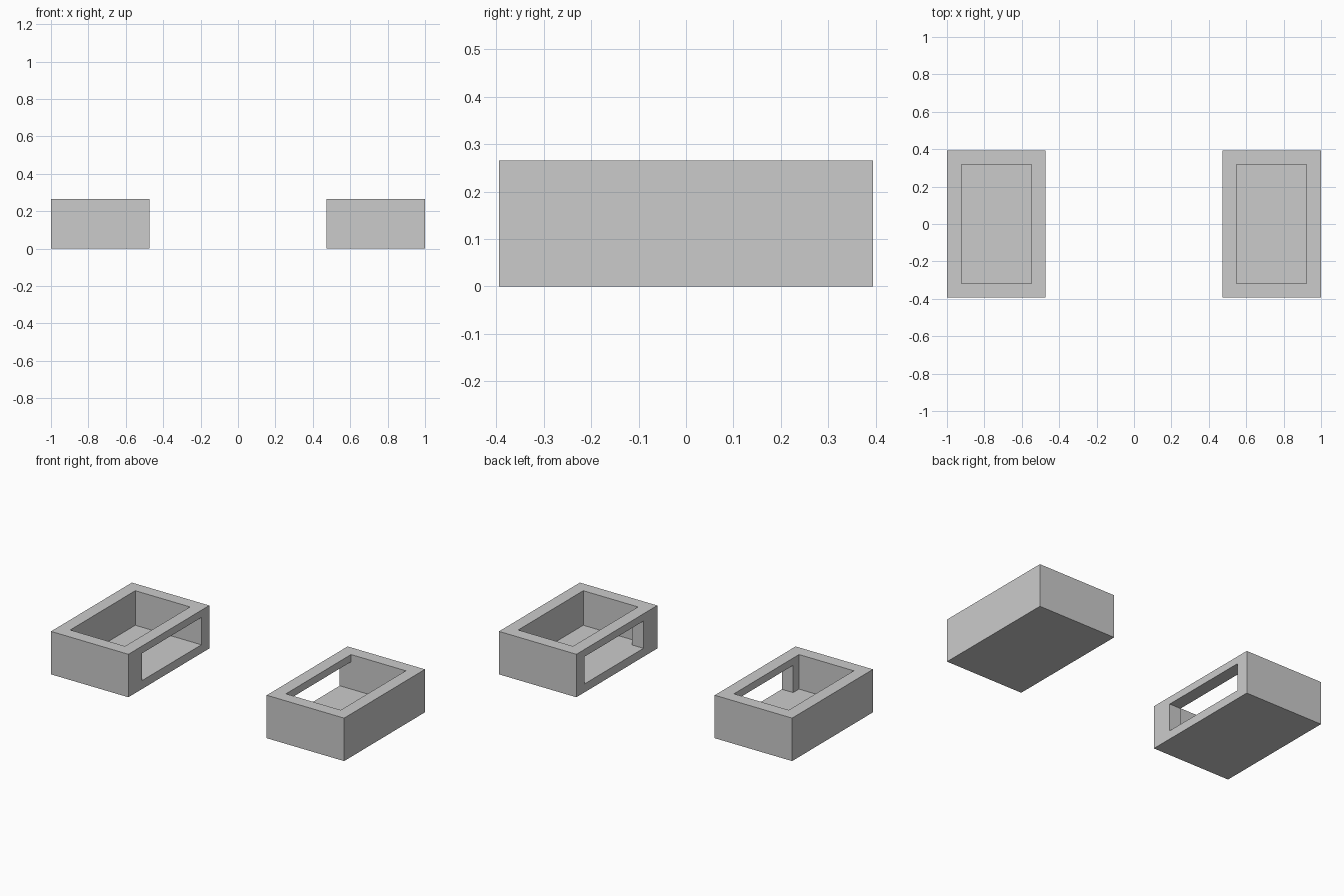
import bpy

if "Cube" in bpy.data.objects:
    bpy.data.objects.remove(bpy.data.objects["Cube"])


def box(name, lo, hi):
    """Axis-aligned box between two opposite corners."""
    bpy.ops.mesh.primitive_cube_add(size=1)
    ob = bpy.context.object
    ob.name = name
    ob.location = [(a + b) / 2 for a, b in zip(lo, hi)]
    ob.scale = [b - a for a, b in zip(lo, hi)]
    bpy.ops.object.transform_apply(location=True, rotation=False, scale=True)
    return ob


def cut(target, cutter):
    """Subtract the cutter from the target and remove the cutter."""
    mod = target.modifiers.new("cut", 'BOOLEAN')
    mod.operation = 'DIFFERENCE'
    mod.solver = 'EXACT'
    mod.object = cutter
    bpy.context.view_layer.objects.active = target
    bpy.ops.object.modifier_apply(modifier=mod.name)
    bpy.data.objects.remove(cutter)


INNER, OUTER, HALF_Y, HEIGHT = 0.472, 1.0, 0.394, 0.265
WALL, FLOOR = 0.077, 0.052

for side, label in ((1, "right"), (-1, "left")):
    def part(name, x0, x1, y0, y1, z0, z1):
        xs = sorted((side * x0, side * x1))
        return box(name, (xs[0], y0, z0), (xs[1], y1, z1))

    # Open-topped tray
    tray = part(label + "_tray", INNER, OUTER, -HALF_Y, HALF_Y, 0, HEIGHT)
    inner_y = HALF_Y - WALL
    cut(tray, part("cavity", INNER + WALL, OUTER - WALL,
                   -inner_y, inner_y, FLOOR, HEIGHT + 0.1))

    # Window in the wall facing the other tray, flush with floor and back wall
    cut(tray, part("window", INNER - 0.1, INNER + WALL + 0.1,
                   -0.26, inner_y, FLOOR, 0.22))
